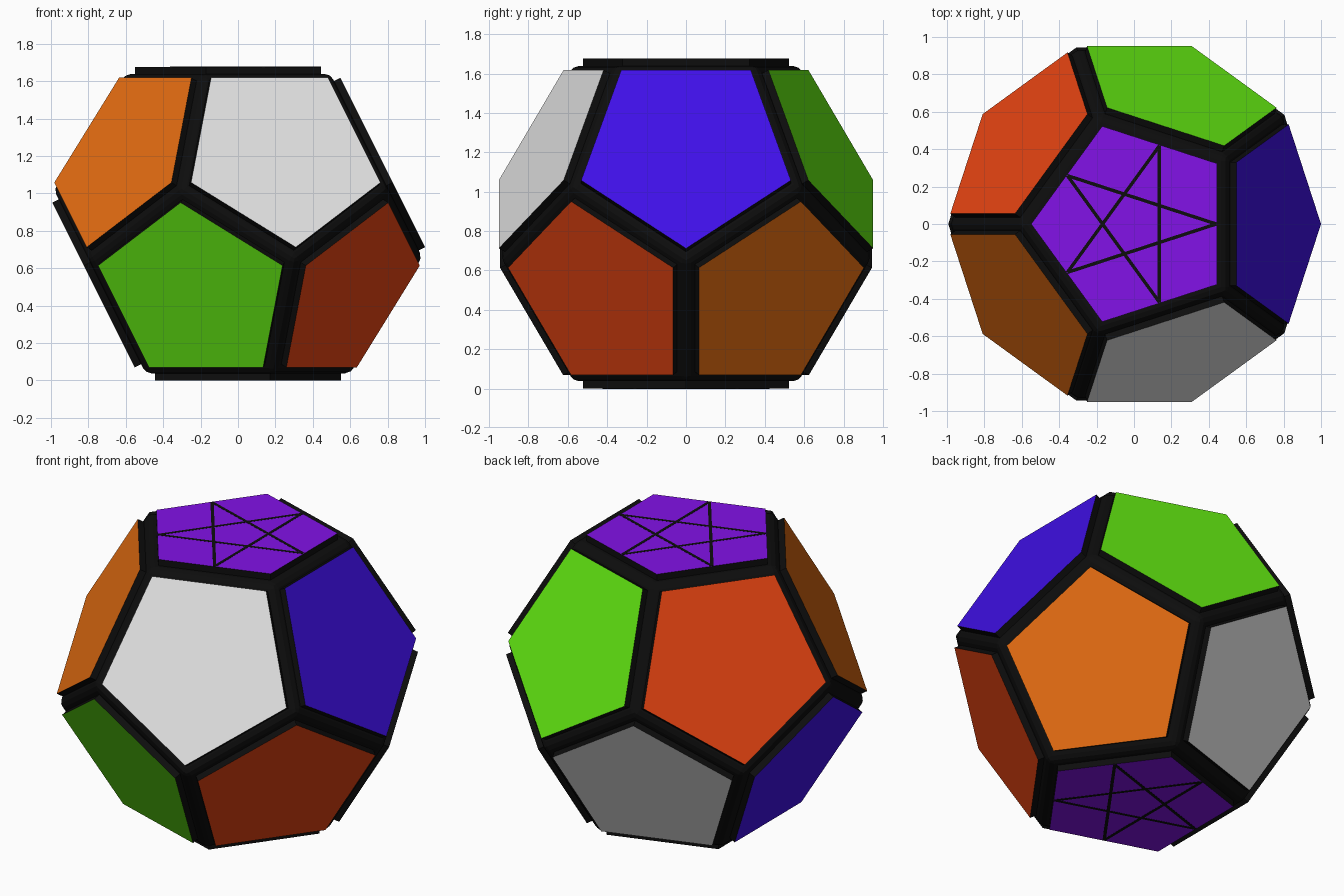
import bpy, bmesh, math
from mathutils import Vector

if "Cube" in bpy.data.objects:
    bpy.data.objects.remove(bpy.data.objects["Cube"])

R_IN = 0.838        # centre to outer tile surface
R_BODY = 0.80       # centre to body faces
CENTRE = Vector((0, 0, R_IN))


def material(name, rgb):
    m = bpy.data.materials.new(name)
    m.diffuse_color = (*rgb, 1)
    m.use_nodes = True
    m.node_tree.nodes["Principled BSDF"].inputs["Base Color"].default_value = m.diffuse_color
    return m


BLACK = material("black", (0.004, 0.004, 0.004))
WHITE = material("white", (0.8, 0.8, 0.8))
BLUE = material("blue", (0.05, 0.005, 0.8))
GREEN = material("green", (0.122, 0.8, 0.006))
RED = material("red", (0.8, 0.058, 0.006))
ORANGE = material("orange", (0.8, 0.156, 0.006))
PURPLE = material("purple", (0.224, 0.006, 0.8))


def add_object(name, bm, mats):
    bmesh.ops.recalc_face_normals(bm, faces=bm.faces)
    mesh = bpy.data.meshes.new(name)
    bm.to_mesh(mesh)
    bm.free()
    for m in mats:
        mesh.materials.append(m)
    ob = bpy.data.objects.new(name, mesh)
    bpy.context.collection.objects.link(ob)
    return ob


def pentagon(n, apex, radius, height):
    """Corners of a pentagon lying across direction n, first corner towards apex."""
    side = n.cross(apex)
    return [CENTRE + n * height + radius * (apex * math.cos(k * math.tau / 5)
            + side * math.sin(k * math.tau / 5)) for k in range(5)]


def plate(name, corners, n, thick, mats):
    """Prism under the given outline; the outer face takes the last material."""
    bm = bmesh.new()
    top = [bm.verts.new(c) for c in corners]
    low = [bm.verts.new(c - n * thick) for c in corners]
    bm.faces.new(top).material_index = len(mats) - 1
    bm.faces.new(low[::-1])
    count = len(corners)
    for i in range(count):
        j = (i + 1) % count
        bm.faces.new((top[i], low[i], low[j], top[j]))
    return add_object(name, bm, mats)


# The twelve face directions: (name, normal, apex direction, tile radius, colour)
Z = Vector((0, 0, 1))
X = Vector((1, 0, 0))
C, S = 2 / math.sqrt(5), 1 / math.sqrt(5)
faces = [("top", Z, -X, 0.55, PURPLE), ("bottom", -Z, X, 0.55, PURPLE)]
for i, col in enumerate((BLUE, GREEN, RED, ORANGE, WHITE)):
    a = math.radians(72 * i)
    out = Vector((math.cos(a), math.sin(a), 0))
    faces.append((f"upper_{col.name}", out * C + Z * S, out * S - Z * C, 0.56, col))
    faces.append((f"lower_{col.name}", -out * C - Z * S, -out * S + Z * C, 0.545, col))

# Black twelve-sided body with chamfered edges
bm = bmesh.new()
for _, n, apex, _, _ in faces:
    full = R_BODY * 0.76393
    bm.faces.new([bm.verts.new(p) for p in pentagon(n, apex, full, R_BODY)])
bmesh.ops.remove_doubles(bm, verts=bm.verts, dist=0.01)
body = add_object("body", bm, [BLACK])
bevel = body.modifiers.new("chamfer", "BEVEL")
bevel.width = 0.03
bevel.offset_type = 'OFFSET'
bevel.segments = 2

# Raised tiles with black sides
for name, n, apex, radius, col in faces:
    plate(f"{name}_tile", pentagon(n, apex, radius, R_IN), n, 0.06, [BLACK, col])

# Five-pointed star lines on the top and bottom tiles
for name, n, apex, radius, _ in faces[:2]:
    tips = pentagon(n, -apex, radius * 0.8, R_IN + 0.001)
    for k in range(5):
        p, q = tips[k], tips[(k + 2) % 5]
        w = n.cross((q - p).normalized()) * 0.009
        plate(f"{name}_star_line_{k + 1}", [p - w, q - w, q + w, p + w], n, 0.004, [BLACK])
